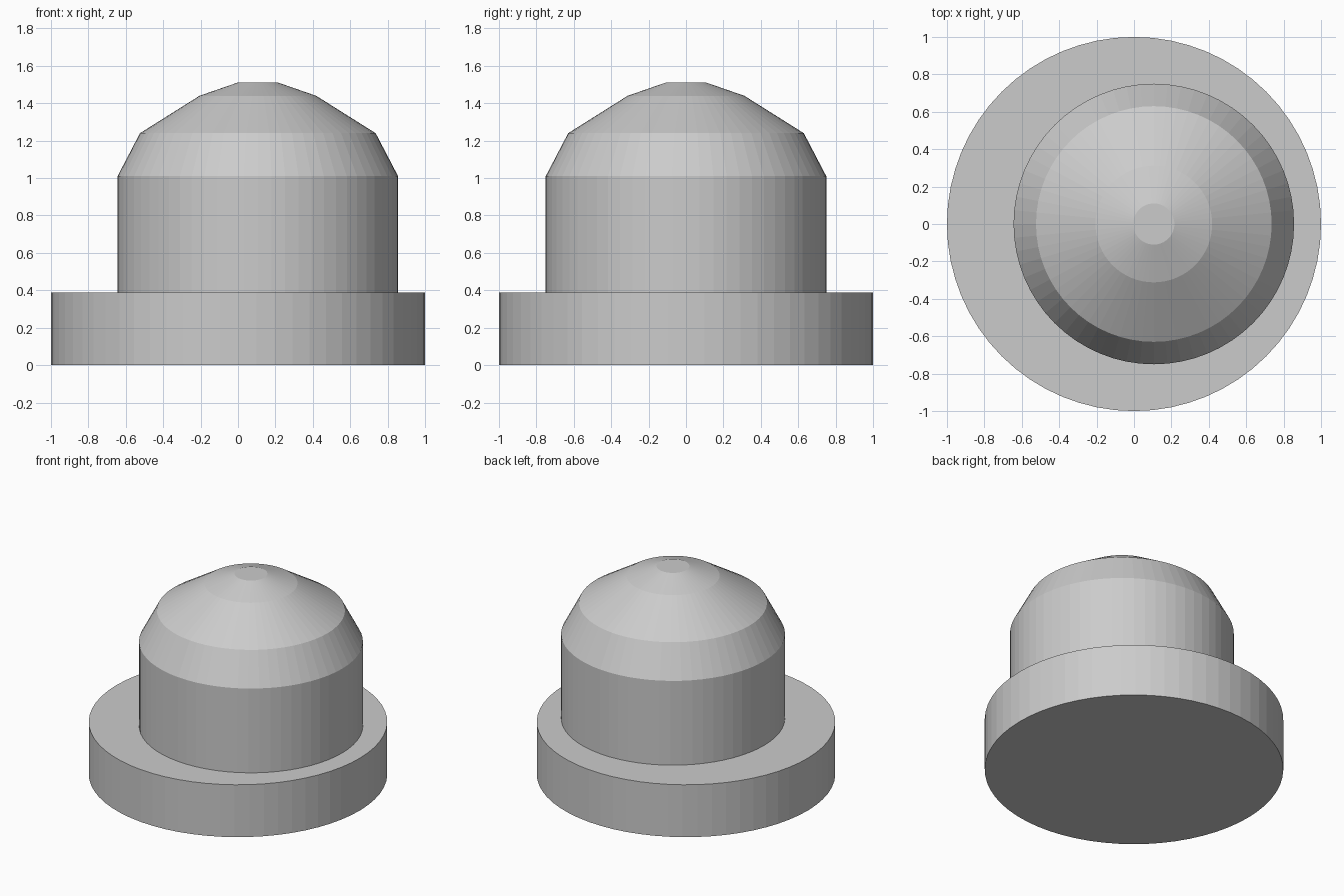
import bpy, bmesh
from math import cos, sin, tau

SIDES = 64

cube = bpy.data.objects.get("Cube")
if cube:
    bpy.data.objects.remove(cube, do_unlink=True)

grey = bpy.data.materials.new("light_grey")
grey.use_nodes = True
colour = (0.6, 0.6, 0.6, 1)
grey.diffuse_color = colour
grey.node_tree.nodes["Principled BSDF"].inputs["Base Color"].default_value = colour


def turned(name, profile, x=0):
    """Closed solid of revolution from (radius, height) pairs, bottom to top."""
    bm = bmesh.new()
    rings = [[bm.verts.new((r * cos(tau * i / SIDES), r * sin(tau * i / SIDES), z))
              for i in range(SIDES)] for r, z in profile]
    for low, high in zip(rings, rings[1:]):
        for i in range(SIDES):
            j = (i + 1) % SIDES
            bm.faces.new((low[i], low[j], high[j], high[i]))
    bm.faces.new(rings[0][::-1])
    bm.faces.new(rings[-1])
    mesh = bpy.data.meshes.new(name)
    bm.to_mesh(mesh)
    bm.free()
    mesh.materials.append(grey)
    obj = bpy.data.objects.new(name, mesh)
    obj.location.x = x
    bpy.context.collection.objects.link(obj)
    return obj


# Wide round base
turned("base_disc", [(1, 0), (1, 0.387)])

# Off-centre drum with a faceted dome
turned("domed_drum", [(0.75, 0.387), (0.75, 1.01), (0.63, 1.24),
                      (0.312, 1.44), (0.11, 1.51)], x=0.106)
